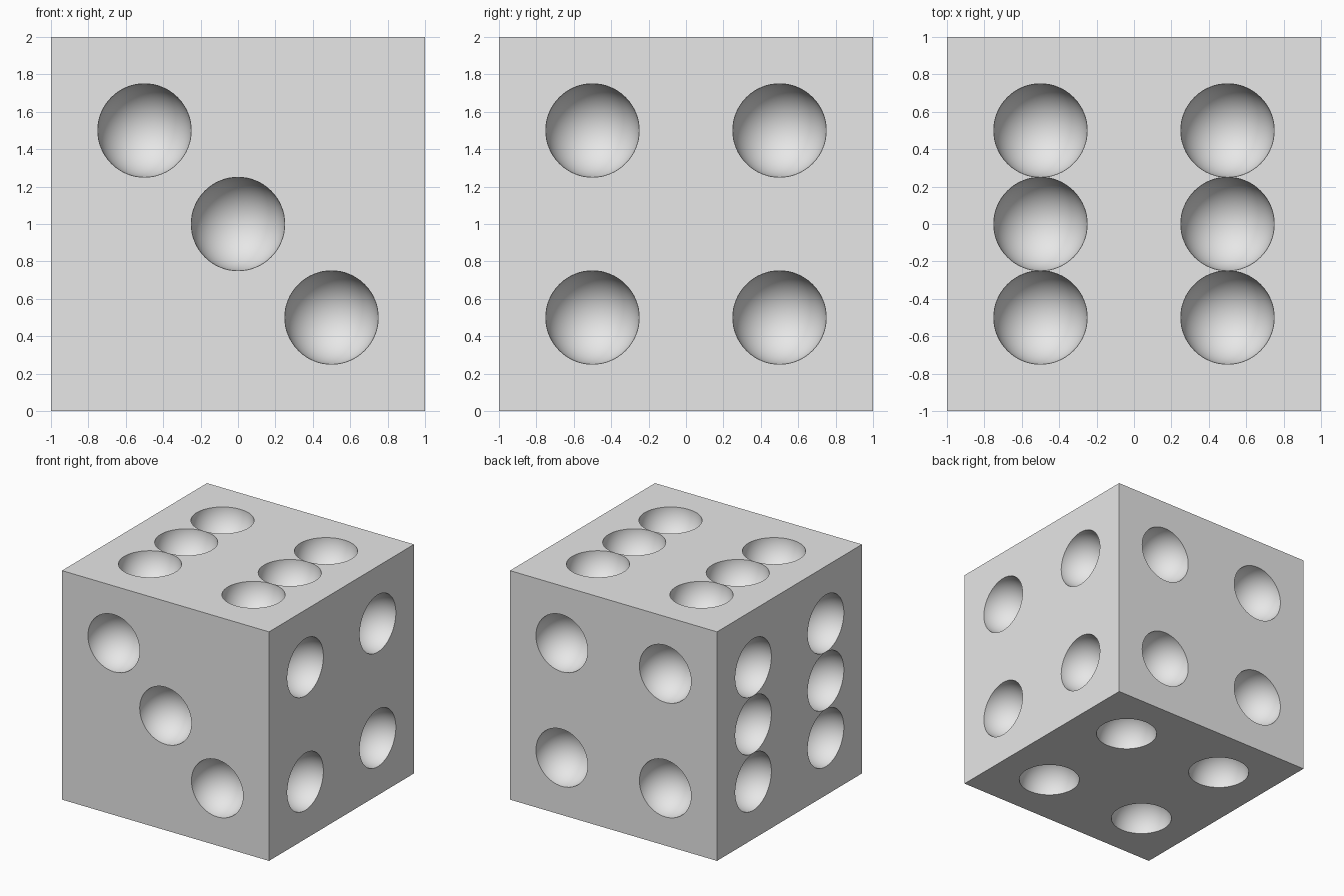
import bpy
import bmesh
from mathutils import Vector

old = bpy.data.objects.get("Cube")
if old:
    bpy.data.objects.remove(old, do_unlink=True)

PIP_RADIUS = 0.25
OFFSET = 0.5

# One plain colour for the whole die
grey = bpy.data.materials.new("light_grey")
grey.use_nodes = True
colour = (0.8, 0.8, 0.8, 1)
grey.diffuse_color = colour
grey.node_tree.nodes["Principled BSDF"].inputs["Base Color"].default_value = colour

# Pip layouts in units of the offset: (across, up)
THREE = [(-1, 1), (0, 0), (1, -1)]
FOUR = [(u, v) for u in (-1, 1) for v in (-1, 1)]
SIX = [(u, v) for u in (-1, 1) for v in (-1, 0, 1)]

X, Y, Z = Vector((1, 0, 0)), Vector((0, 1, 0)), Vector((0, 0, 1))
CENTRE = Z

# Each face: outward normal, across axis, up axis, layout
FACES = [
    (-Y, X, Z, THREE),  # front
    (Y, X, Z, FOUR),    # back
    (X, Y, Z, FOUR),    # +x side
    (-X, Y, Z, SIX),    # -x side
    (Z, X, Y, SIX),     # top
    (-Z, X, Y, FOUR),   # bottom
]


def make_object(name, bm):
    mesh = bpy.data.meshes.new(name)
    bm.to_mesh(mesh)
    bm.free()
    mesh.materials.append(grey)
    obj = bpy.data.objects.new(name, mesh)
    bpy.context.collection.objects.link(obj)
    return obj


# Solid block
bm = bmesh.new()
bmesh.ops.create_cube(bm, size=2)
bmesh.ops.translate(bm, verts=bm.verts, vec=CENTRE)
body = make_object("die_body", bm)

# Spheres centred on the faces; the odd ring count keeps the face plane
# between two rings, so the cut is clean
bm = bmesh.new()
for normal, across, up, layout in FACES:
    turn = normal.to_track_quat("Z", "Y").to_matrix().to_4x4()
    for u, v in layout:
        matrix = turn.copy()
        matrix.translation = CENTRE + normal + (across * u + up * v) * OFFSET
        bmesh.ops.create_uvsphere(bm, u_segments=64, v_segments=33,
                                  radius=PIP_RADIUS, matrix=matrix)
cutter = make_object("pip_cutter", bm)
cutter.hide_render = True

# Carve the pips
cut = body.modifiers.new("pips", "BOOLEAN")
cut.operation = "DIFFERENCE"
cut.solver = "EXACT"
cut.object = cutter

bpy.ops.object.select_all(action="DESELECT")
body.select_set(True)
bpy.context.view_layer.objects.active = body
bpy.ops.object.modifier_apply(modifier=cut.name)
bpy.data.objects.remove(cutter, do_unlink=True)

# Smooth bowls, crisp rims and block edges
bpy.ops.object.shade_smooth_by_angle(angle=0.6)
